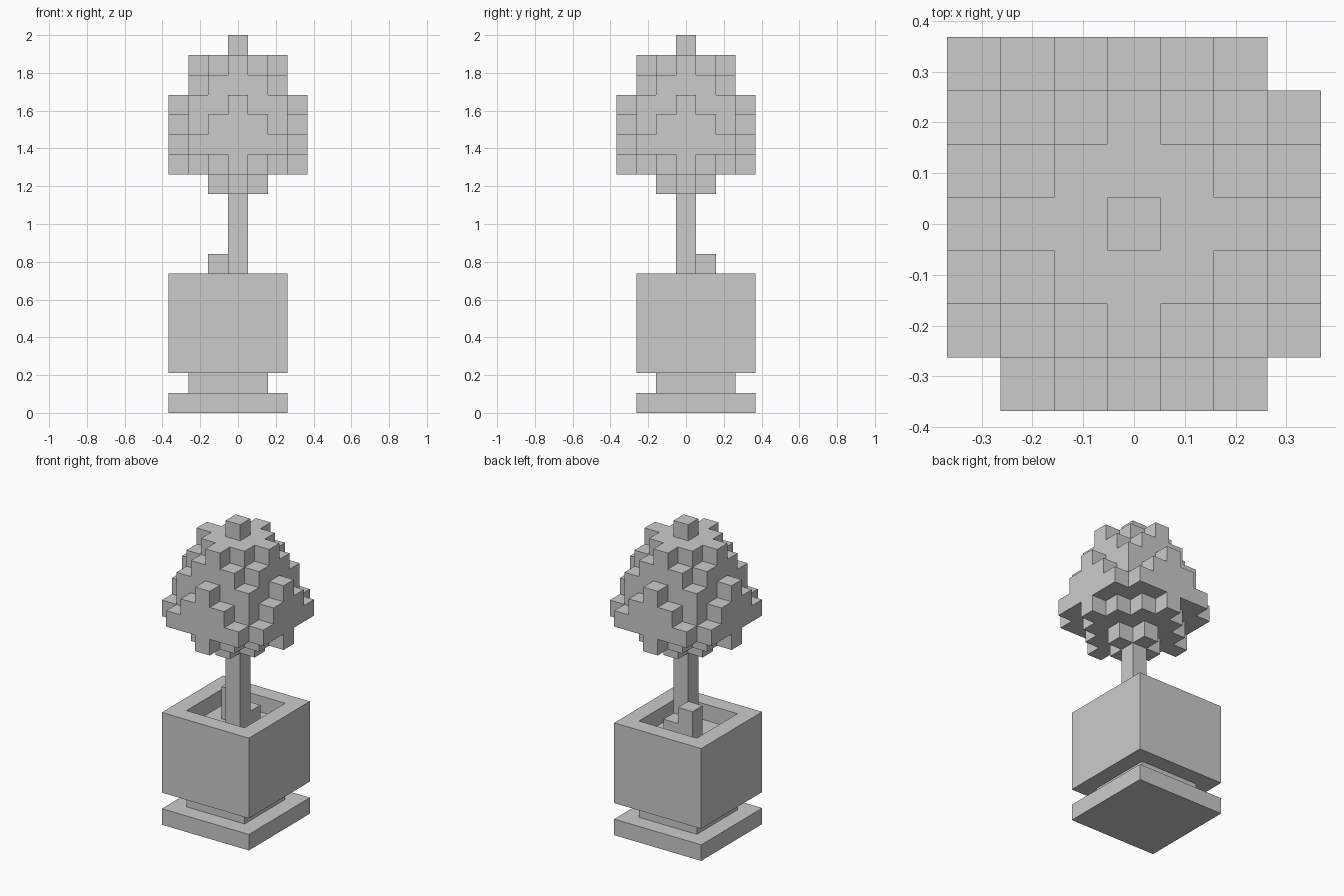
import bpy, bmesh
from mathutils import Vector
from math import radians

if "Cube" in bpy.data.objects:
    bpy.data.objects.remove(bpy.data.objects["Cube"])

U = 2 / 19  # edge length of one block; blocks are centred on whole x, y steps


def box(x0, x1, y0, y1, z0, z1):
    """Set of block positions, all limits inclusive."""
    return {(x, y, z) for x in range(x0, x1 + 1)
            for y in range(y0, y1 + 1) for z in range(z0, z1 + 1)}


def layer(z, side, reach):
    """Diamond-cut square layer of foliage."""
    return {c for c in box(-side, side, -side, side, z, z)
            if abs(c[0]) + abs(c[1]) <= reach}


parts = {
    # planter
    "base_plate": box(-3, 2, -2, 3, 0, 0),
    "base_neck": box(-2, 1, -1, 2, 1, 1),
    "pot": box(-3, 2, -2, 3, 2, 6) - box(-2, 1, -1, 2, 2, 6),
    "soil": box(-2, 1, -1, 2, 2, 5),
    # trunk and small stumps beside it
    "trunk": box(0, 0, 0, 0, 6, 10),
    "tall_stump": box(-1, -1, 1, 1, 6, 7),
    "short_stump": box(0, 0, 1, 1, 6, 6),
    # foliage, bottom layer to tip
    "foliage": (layer(11, 1, 1) | layer(12, 3, 3) | layer(13, 3, 5)
                | layer(14, 3, 4) | layer(15, 2, 4) | layer(15, 3, 3)
                | layer(16, 2, 3) | layer(17, 2, 2) | layer(18, 0, 0)),
}
solid = set().union(*parts.values())
AXES = [Vector((1, 0, 0)), Vector((0, 1, 0)), Vector((0, 0, 1))]


def build(name, cells):
    """Skin a group of blocks, leaving out faces hidden between blocks."""
    bm = bmesh.new()
    for c in sorted(cells):
        centre = Vector((c[0], c[1], c[2] + 0.5))
        for i in range(3):
            for s in (1, -1):
                n = AXES[i] * s
                if tuple(int(c[k] + n[k]) for k in range(3)) in solid:
                    continue
                a, b = AXES[(i + 1) % 3], AXES[(i + 2) % 3] * s
                bm.faces.new([bm.verts.new((centre + (n + a * p + b * q) / 2) * U)
                              for p, q in ((-1, -1), (1, -1), (1, 1), (-1, 1))])
    bmesh.ops.remove_doubles(bm, verts=bm.verts[:], dist=U / 100)
    bmesh.ops.dissolve_limit(bm, angle_limit=radians(1),
                             verts=bm.verts[:], edges=bm.edges[:])
    mesh = bpy.data.meshes.new(name)
    bm.to_mesh(mesh)
    bm.free()
    bpy.context.collection.objects.link(bpy.data.objects.new(name, mesh))


for part, cells in parts.items():
    build(part, cells)
